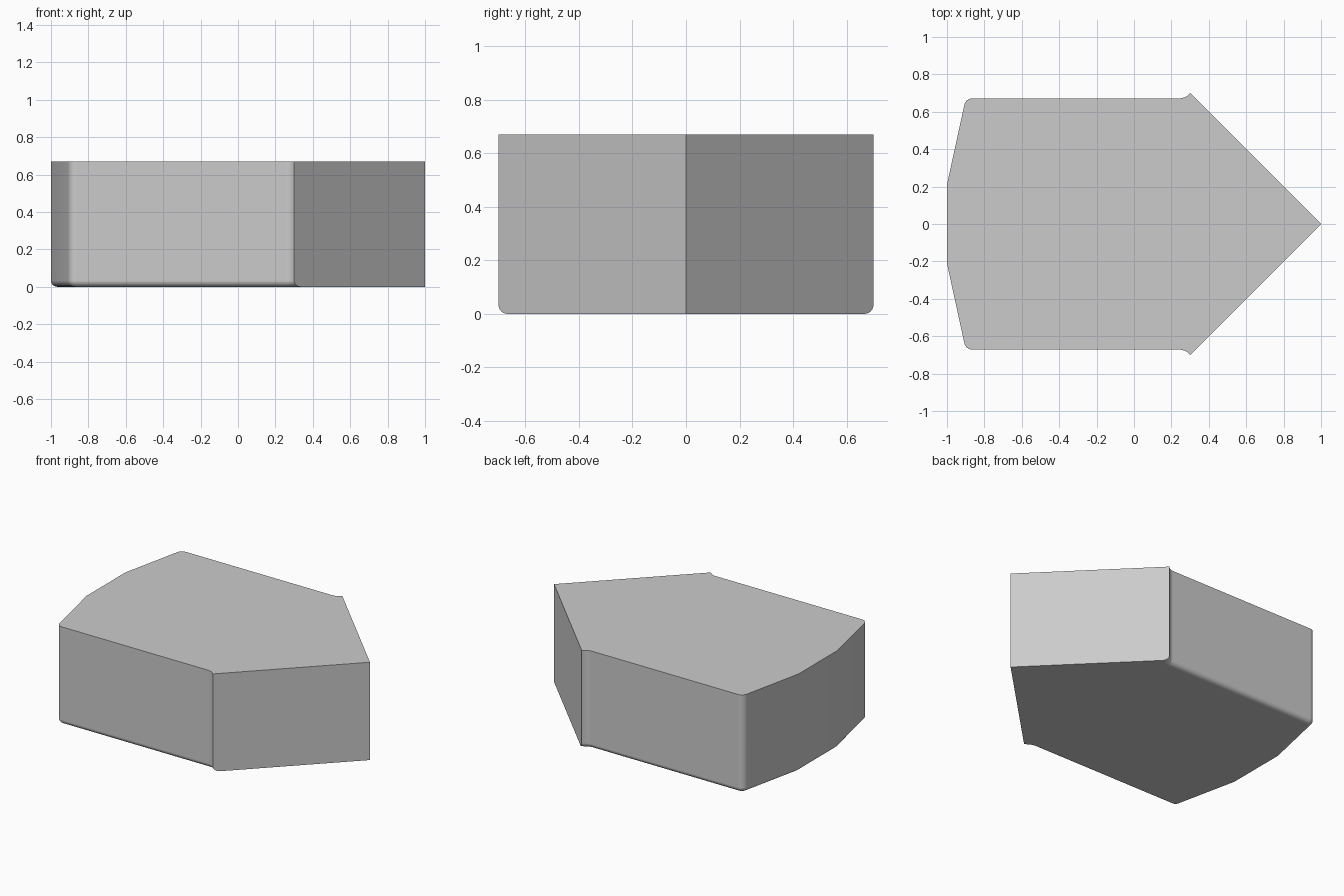
import bpy, bmesh, math
from mathutils import Vector

if "Cube" in bpy.data.objects:
    bpy.data.objects.remove(bpy.data.objects["Cube"])

HEIGHT, R = 0.67, 0.033

# Half outline from the flared front shoulder to the back
half = [(0.30, 0.70), (0.287, 0.687), (0.272, 0.677), (0.25, 0.672)]
cx, cy, r = -0.864, 0.628, 0.044
for i in range(6):                       # rounded rear corner
    a = math.radians(90 + i * 78 / 5)
    half.append((cx + r * math.cos(a), cy + r * math.sin(a)))
half.append((-1.0, 0.21))
chain = [Vector(p) for p in half]
chain += [Vector((p.x, -p.y)) for p in reversed(chain)]


def inward(i):
    """Mitred inward offset; the shoulders slide along the front faces."""
    if i == 0:
        return Vector((1, -1))
    if i == len(chain) - 1:
        return Vector((1, 1))
    d1 = (chain[i] - chain[i - 1]).normalized()
    d2 = (chain[i + 1] - chain[i]).normalized()
    n1, n2 = Vector((-d1.y, d1.x)), Vector((-d2.y, d2.x))
    n = (n1 + n2).normalized()
    return n / n.dot(n1)


offsets = [inward(i) for i in range(len(chain))]
bm = bmesh.new()

# Rounded lower edge followed by the straight wall
levels = []
for k in range(7):
    t = math.radians(15 * k)
    levels.append((R * (1 - math.sin(t)), R * (1 - math.cos(t))))
levels.append((0, HEIGHT))
rings = [[bm.verts.new((*(p + o * d), z)) for p, o in zip(chain, offsets)]
         for d, z in levels]
for lo, hi in zip(rings, rings[1:]):
    for i in range(len(chain) - 1):
        bm.faces.new((lo[i], lo[i + 1], hi[i + 1], hi[i]))

# Pointed front, floor and flat top
tip_low = bm.verts.new((1, 0, 0))
tip_top = bm.verts.new((1, 0, HEIGHT))
bm.faces.new([tip_low] + [ring[0] for ring in rings] + [tip_top])
bm.faces.new([tip_low] + [ring[-1] for ring in rings] + [tip_top])
bm.faces.new(rings[0] + [tip_low])
bm.faces.new(rings[-1] + [tip_top])
bmesh.ops.recalc_face_normals(bm, faces=bm.faces)

mesh = bpy.data.meshes.new("pointed_block")
bm.to_mesh(mesh)
bm.free()
block = bpy.data.objects.new("pointed_block", mesh)
bpy.context.collection.objects.link(block)
bpy.context.view_layer.objects.active = block
block.select_set(True)
bpy.ops.object.shade_smooth_by_angle(angle=math.radians(30))

# Keep the big faces flat beside the rounded edge
weighted = block.modifiers.new("flat_faces", 'WEIGHTED_NORMAL')
weighted.keep_sharp = True
